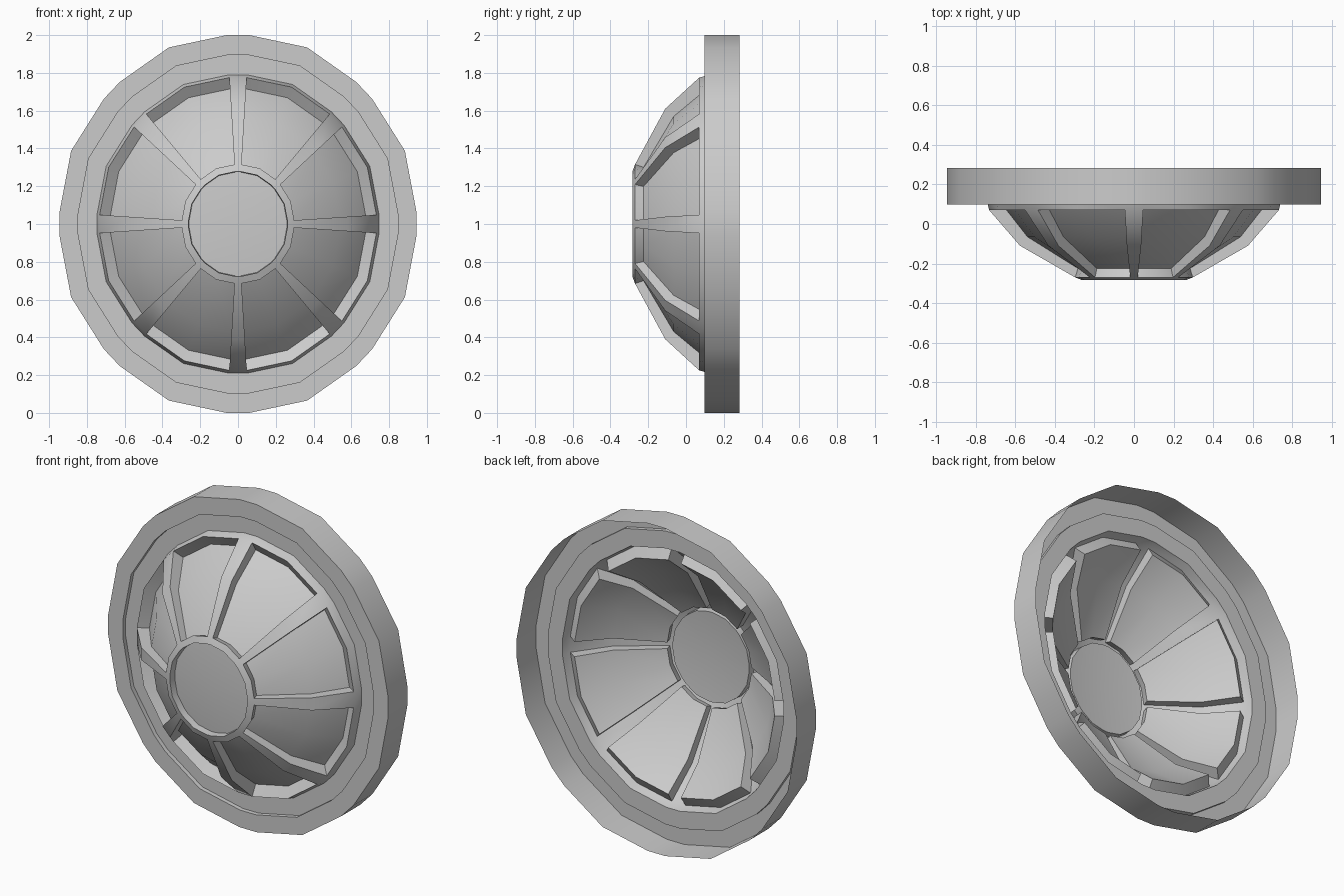
import bpy, bmesh, math

if "Cube" in bpy.data.objects:
    bpy.data.objects.remove(bpy.data.objects["Cube"])

SX = 0.945                      # slightly narrow in x
RIB = 3.6                       # half angle of a rib, degrees

# 24 stations around: two per rib plus one in the middle of each panel
stations = []
for k in range(8):
    stations += [(45 * k - RIB, 1.002), (45 * k + RIB, 1.002), (45 * k + 22.5, 1.012)]


def point(station, rad, y):
    a, f = station
    t = math.radians(a)
    return (rad * f * SX * math.sin(t), y, 1 + rad * f * math.cos(t))


def strip(bm, cols, profile):
    """Sweep a (radius, y) profile through the given pairs of stations."""
    for i in cols:
        s, e = stations[i % 24], stations[(i + 1) % 24]
        for (r0, y0), (r1, y1) in zip(profile, profile[1:]):
            pts = [point(s, r0, y0), point(e, r0, y0)]
            pts += [point(e, r1, y1), point(s, r1, y1)] if r1 > 0 else [(0, y1, 1)]
            bm.faces.new([bm.verts.new(p) for p in pts])


def finish(bm, name):
    bmesh.ops.remove_doubles(bm, verts=bm.verts, dist=0.0005)
    bmesh.ops.recalc_face_normals(bm, faces=bm.faces)
    # make the sheet face the front
    if sum(f.normal.y * f.calc_area() for f in bm.faces) > 0:
        bmesh.ops.reverse_faces(bm, faces=bm.faces)
    me = bpy.data.meshes.new(name)
    bm.to_mesh(me)
    bm.free()
    ob = bpy.data.objects.new(name, me)
    bpy.context.collection.objects.link(ob)
    bpy.ops.object.select_all(action='DESELECT')
    ob.select_set(True)
    bpy.context.view_layer.objects.active = ob
    bpy.ops.object.shade_smooth_by_angle(angle=math.radians(30))


ALL = range(24)
RIBS = range(0, 24, 3)
PANELS = [i for i in ALL if i % 3]

frame_line = [(0.775, 0.07), (0.61, -0.11), (0.315, -0.27)]
glass_line = [(0.715, 0.11), (0.57, -0.065), (0.30, -0.225)]

# outer rim, open at the back, with a shallow recessed step
bm = bmesh.new()
strip(bm, ALL, [(1.0, 0.283), (1.0, 0.098), (0.895, 0.098), (0.895, 0.125), (0.79, 0.125)])
finish(bm, "outer_rim")

# dome: collar, ribs, panel edges, rib sides and hub ring
bm = bmesh.new()
strip(bm, ALL, [(0.79, 0.125), frame_line[0]])
strip(bm, RIBS, frame_line)
strip(bm, PANELS, [frame_line[0], glass_line[0]])
strip(bm, PANELS, [glass_line[-1], frame_line[-1]])
for i in ALL:
    if i % 3 != 2:
        s = stations[i]
        for j in range(2):
            quad = [frame_line[j], frame_line[j + 1], glass_line[j + 1], glass_line[j]]
            bm.faces.new([bm.verts.new(point(s, r, y)) for r, y in quad])
strip(bm, ALL, [frame_line[-1], (0.277, -0.284), (0.274, -0.24)])
finish(bm, "dome_frame")

# curved panes between the ribs
bm = bmesh.new()
strip(bm, PANELS, glass_line)
finish(bm, "dome_panels")

# central pane in the hub
bm = bmesh.new()
strip(bm, ALL, [(0.274, -0.24), (0, -0.262)])
finish(bm, "hub_pane")
